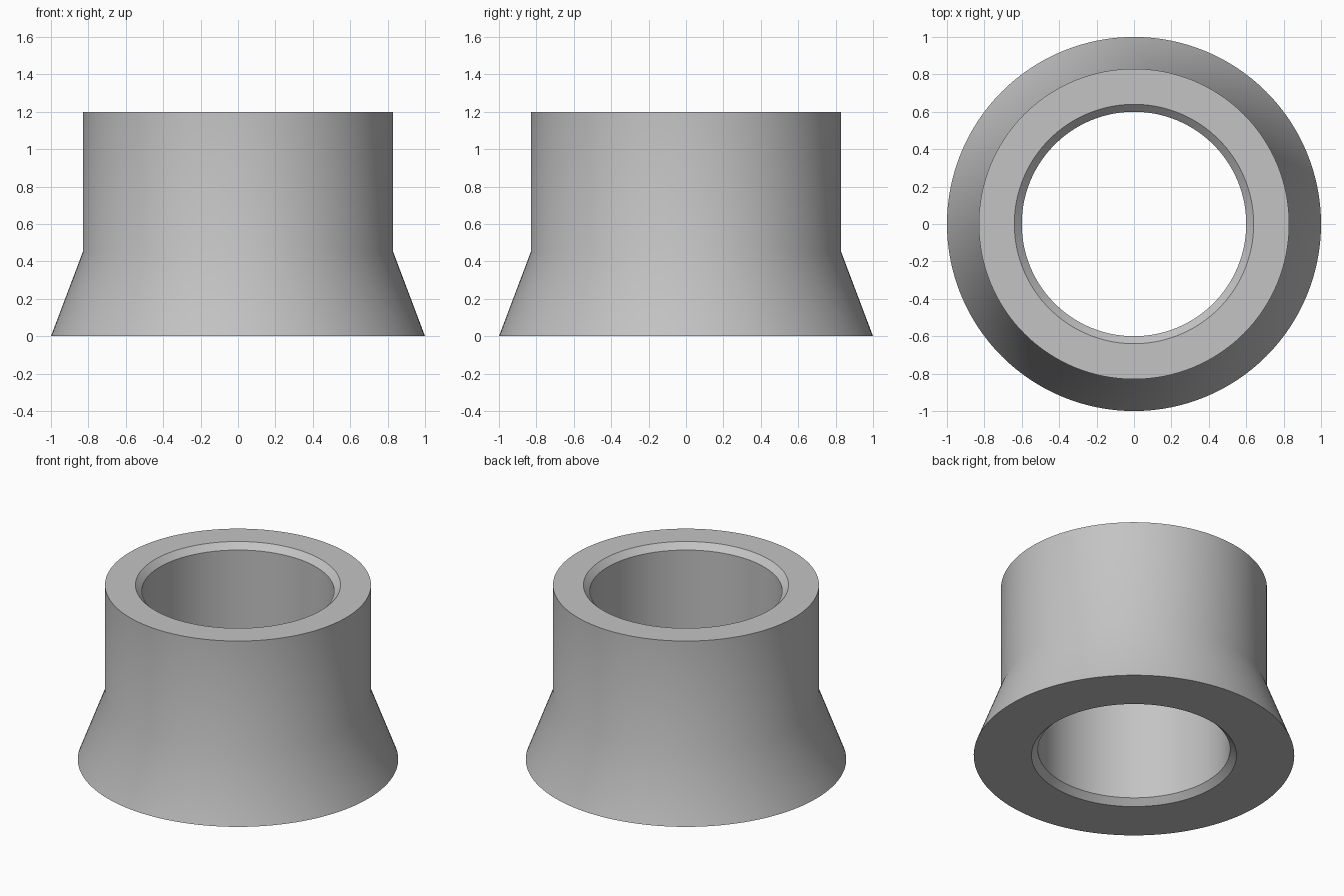
import bpy, bmesh, math
from mathutils import Vector

cube = bpy.data.objects.get("Cube")
if cube:
    bpy.data.objects.remove(cube, do_unlink=True)

SEGMENTS = 128
# Closed wall section (radius, height): flared foot, straight collar, chamfered bore
PROFILE = [
    (1.00, 0.00), (0.83, 0.45), (0.83, 1.20),
    (0.64, 1.20), (0.60, 1.16), (0.60, 0.04), (0.64, 0.00),
]

# Plain grey material
grey = bpy.data.materials.new("plain grey")
grey.use_nodes = True
colour = (0.55, 0.55, 0.55, 1.0)
grey.diffuse_color = colour
grey.node_tree.nodes["Principled BSDF"].inputs["Base Color"].default_value = colour

# Flared bushing: spin the section around z
bm = bmesh.new()
verts = [bm.verts.new((r, 0, z)) for r, z in PROFILE]
edges = [bm.edges.new((v, verts[(i + 1) % len(verts)])) for i, v in enumerate(verts)]
bmesh.ops.spin(bm, geom=verts + edges, cent=Vector(), axis=Vector((0, 0, 1)),
               angle=math.tau, steps=SEGMENTS, use_merge=False)
bmesh.ops.remove_doubles(bm, verts=bm.verts[:], dist=1e-4)
bmesh.ops.recalc_face_normals(bm, faces=bm.faces[:])

mesh = bpy.data.meshes.new("flared_bushing")
bm.to_mesh(mesh)
bm.free()
mesh.materials.append(grey)
bushing = bpy.data.objects.new("flared_bushing", mesh)
bpy.context.collection.objects.link(bushing)

# Smooth walls, crisp rims and chamfers
bpy.ops.object.select_all(action='DESELECT')
bushing.select_set(True)
bpy.context.view_layer.objects.active = bushing
bpy.ops.object.shade_smooth_by_angle(angle=math.radians(30))
